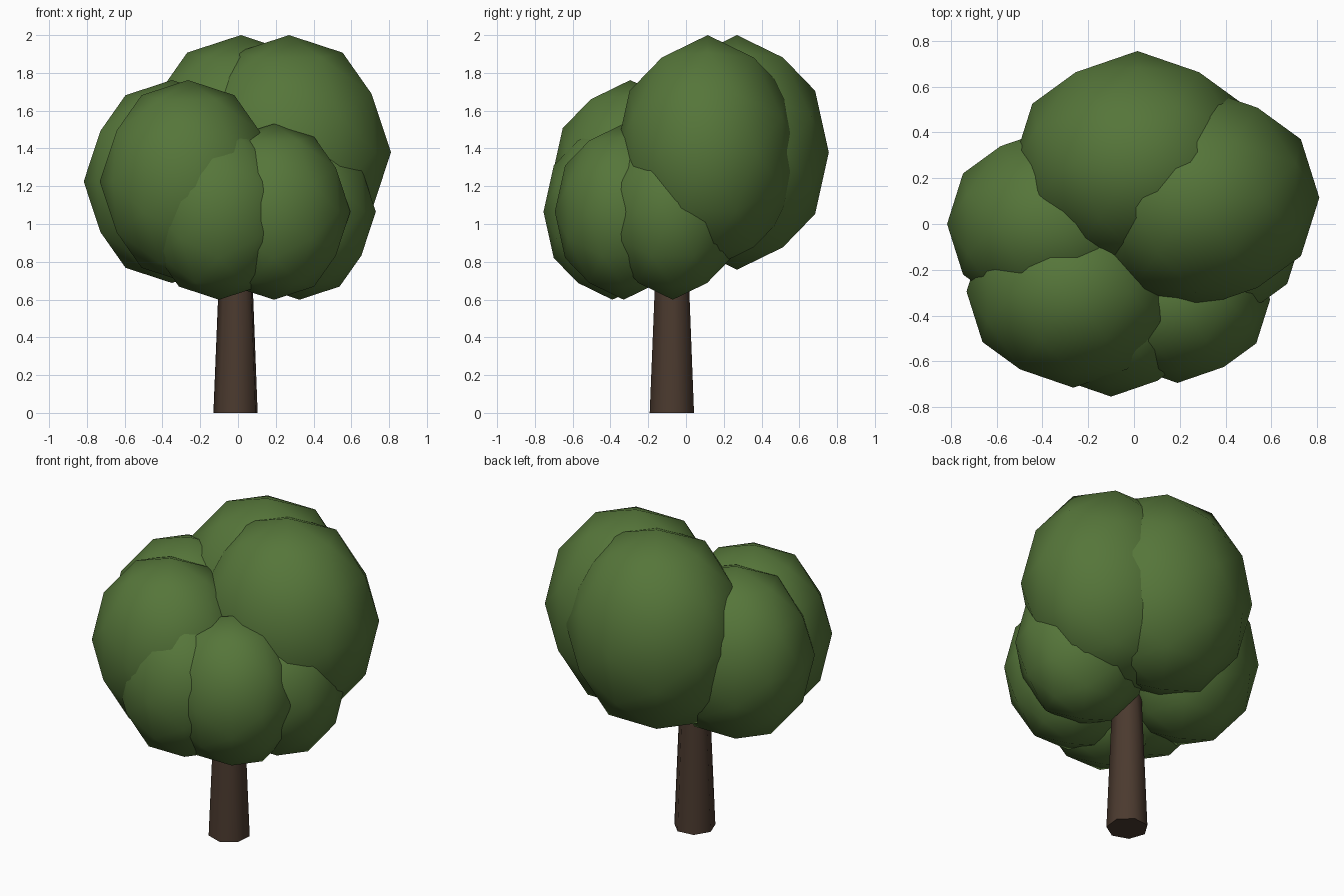
import bpy
import bmesh
import math
from mathutils import Matrix, Vector

cube = bpy.data.objects.get("Cube")
if cube:
    bpy.data.objects.remove(cube, do_unlink=True)


def make_material(name, rgb):
    mat = bpy.data.materials.new(name)
    mat.use_nodes = True
    color = (*rgb, 1.0)
    mat.diffuse_color = color
    bsdf = mat.node_tree.nodes["Principled BSDF"]
    bsdf.inputs["Base Color"].default_value = color
    bsdf.inputs["Roughness"].default_value = 0.9
    return mat


def finish(name, bm, mat, location):
    """Turn a bmesh into a placed object with one material."""
    mesh = bpy.data.meshes.new(name)
    bm.to_mesh(mesh)
    bm.free()
    mesh.materials.append(mat)
    obj = bpy.data.objects.new(name, mesh)
    obj.location = location
    bpy.context.collection.objects.link(obj)
    return obj


leaf_green = make_material("leaf green", (0.092, 0.18, 0.042))
bark_brown = make_material("bark brown", (0.07, 0.042, 0.028))

# Foliage clumps: low-poly balls, slightly narrow in depth and stretched upward
EDGE_UP = Matrix.Rotation(-math.atan(2 / (1 + math.sqrt(5))), 4, "Y")


def foliage(name, location, radius):
    bm = bmesh.new()
    bmesh.ops.create_icosphere(bm, subdivisions=2, radius=radius, matrix=EDGE_UP)
    bmesh.ops.scale(bm, vec=Vector((1, 0.9, 1.15)), verts=bm.verts)
    for face in bm.faces:
        face.smooth = True
    finish(name, bm, leaf_green, location)


LARGE, MEDIUM, SMALL = 0.54, 0.467, 0.405
foliage("foliage_top_left", (0.27, 0.115, 1.379), LARGE)
foliage("foliage_top_back", (0.015, 0.27, 1.379), LARGE)
foliage("foliage_middle_right", (-0.35, 0.0, 1.225), MEDIUM)
foliage("foliage_middle_front", (-0.265, -0.295, 1.225), MEDIUM)
foliage("foliage_low_front", (-0.1, -0.39, 1.065), SMALL)
foliage("foliage_low_front_left", (0.19, -0.33, 1.065), SMALL)
foliage("foliage_low_left", (0.325, -0.07, 1.065), SMALL)

# Trunk: tapered seven-sided column with smooth sides and flat ends
HEIGHT = 1.2
bm = bmesh.new()
bmesh.ops.create_cone(
    bm, cap_ends=True, segments=7, radius1=0.121, radius2=0.072, depth=HEIGHT,
    matrix=Matrix.Translation((0, 0, HEIGHT / 2)) @ Matrix.Rotation(math.radians(-19), 4, "Z"))
for face in bm.faces:
    face.smooth = abs(face.normal.z) < 0.5
for edge in bm.edges:
    edge.smooth = all(face.smooth for face in edge.link_faces)
finish("trunk", bm, bark_brown, (-0.01, -0.072, 0))
